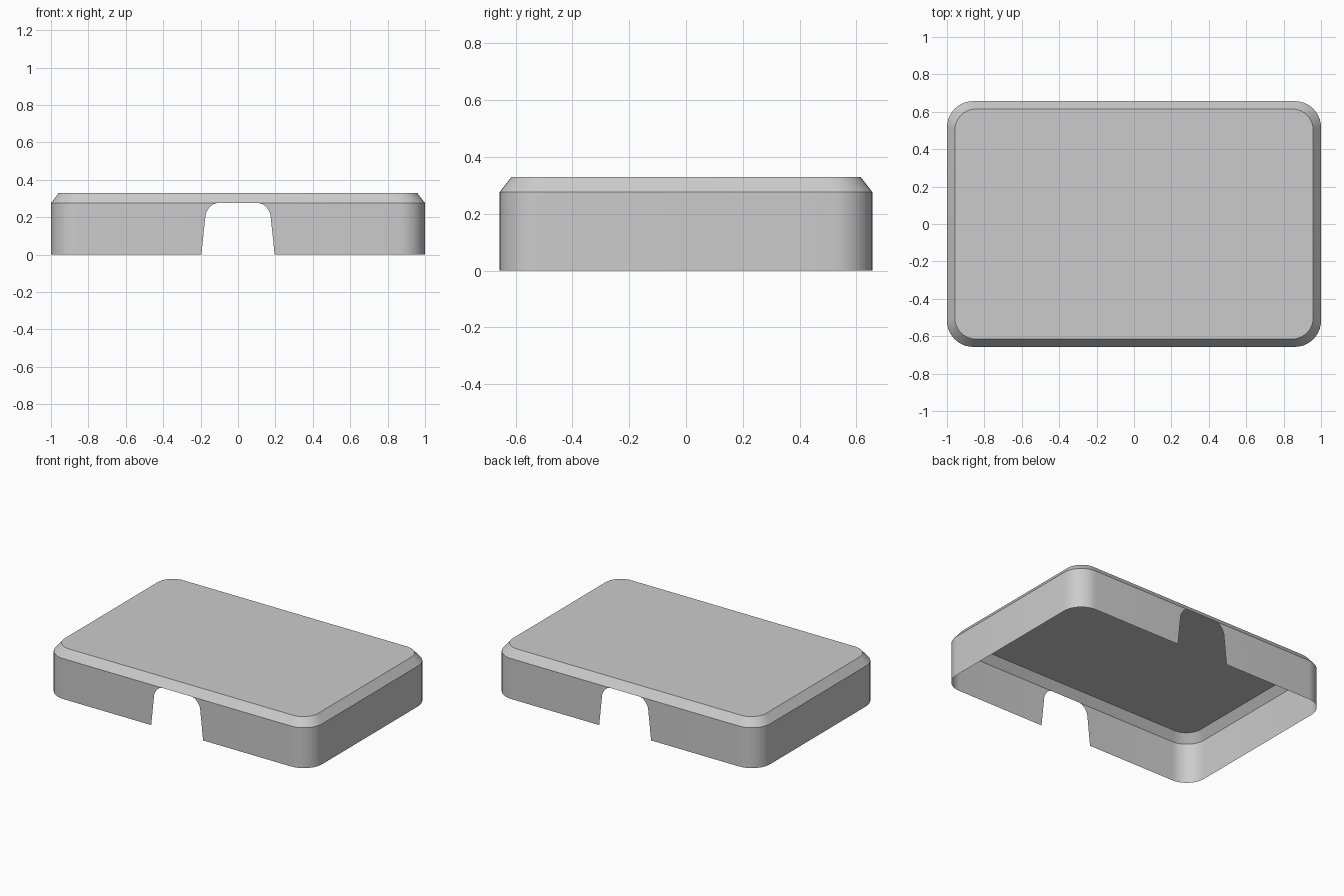
import bpy
import bmesh
from math import cos, sin, pi, radians

cube = bpy.data.objects.get("Cube")
if cube:
    bpy.data.objects.remove(cube, do_unlink=True)

HALF_X, HALF_Y, RADIUS = 1.0, 0.657, 0.14
RIM_Z, TOP_Z, INSET = 0.276, 0.33, 0.042
NOTCH_TOP = 0.112
STEPS = 10
# Right half of the notch outline, from the floor up to just below the rim
NOTCH = [(0.196, 0), (0.174, 0.21), (0.168, 0.23), (0.154, 0.252), (0.135, 0.269)]

grey = bpy.data.materials.new("plain grey")
grey.use_nodes = True
colour = (0.6, 0.6, 0.6, 1)
grey.diffuse_color = colour
grey.node_tree.nodes["Principled BSDF"].inputs["Base Color"].default_value = colour


def outline(inset, radius):
    """Rounded rectangle, anticlockwise, with extra points at the notch tops."""
    hx, hy = HALF_X - inset, HALF_Y - inset
    points = []
    for corner, (sx, sy) in enumerate([(1, 1), (-1, 1), (-1, -1), (1, -1)]):
        for i in range(STEPS + 1):
            a = (corner + i / STEPS) * pi / 2
            points.append((sx * (hx - radius) + radius * cos(a),
                           sy * (hy - radius) + radius * sin(a)))
        if corner in (0, 2):
            points += [(sx * NOTCH_TOP, sy * hy), (-sx * NOTCH_TOP, sy * hy)]
    return points


bm = bmesh.new()


def ring(points, z):
    return [bm.verts.new((x, y, z)) for x, y in points]


outer = outline(0, RADIUS)
rim = ring(outer, RIM_Z)
top = ring(outline(INSET, RADIUS - 0.027), TOP_Z)
floor = [None if abs(x) < NOTCH_TOP + 0.001 else bm.verts.new((x, y, 0))
         for x, y in outer]

# Flat lid, sloped edge and side walls
bm.faces.new(top)
count = len(rim)
for i in range(count):
    j = (i + 1) % count
    bm.faces.new((rim[i], rim[j], top[j], top[i]))
    if floor[i] and floor[j]:
        bm.faces.new((floor[i], floor[j], rim[j], rim[i]))
    elif floor[i] or floor[j]:
        # Wall beside a notch follows the notch outline
        at = rim[i] if floor[j] else rim[j]
        side = 1 if at.co.x > 0 else -1
        curve = [bm.verts.new((side * x, at.co.y, z)) for x, z in NOTCH]
        if floor[i]:
            bm.faces.new([floor[i]] + curve + [rim[j], rim[i]])
        else:
            bm.faces.new(curve[::-1] + [floor[j], rim[j], rim[i]])

mesh = bpy.data.meshes.new("cover_shell")
bm.to_mesh(mesh)
bm.free()
mesh.materials.append(grey)
cover = bpy.data.objects.new("cover_shell", mesh)
bpy.context.collection.objects.link(cover)
bpy.ops.object.select_all(action="DESELECT")
cover.select_set(True)
bpy.context.view_layer.objects.active = cover
bpy.ops.object.shade_smooth_by_angle(angle=radians(30))
